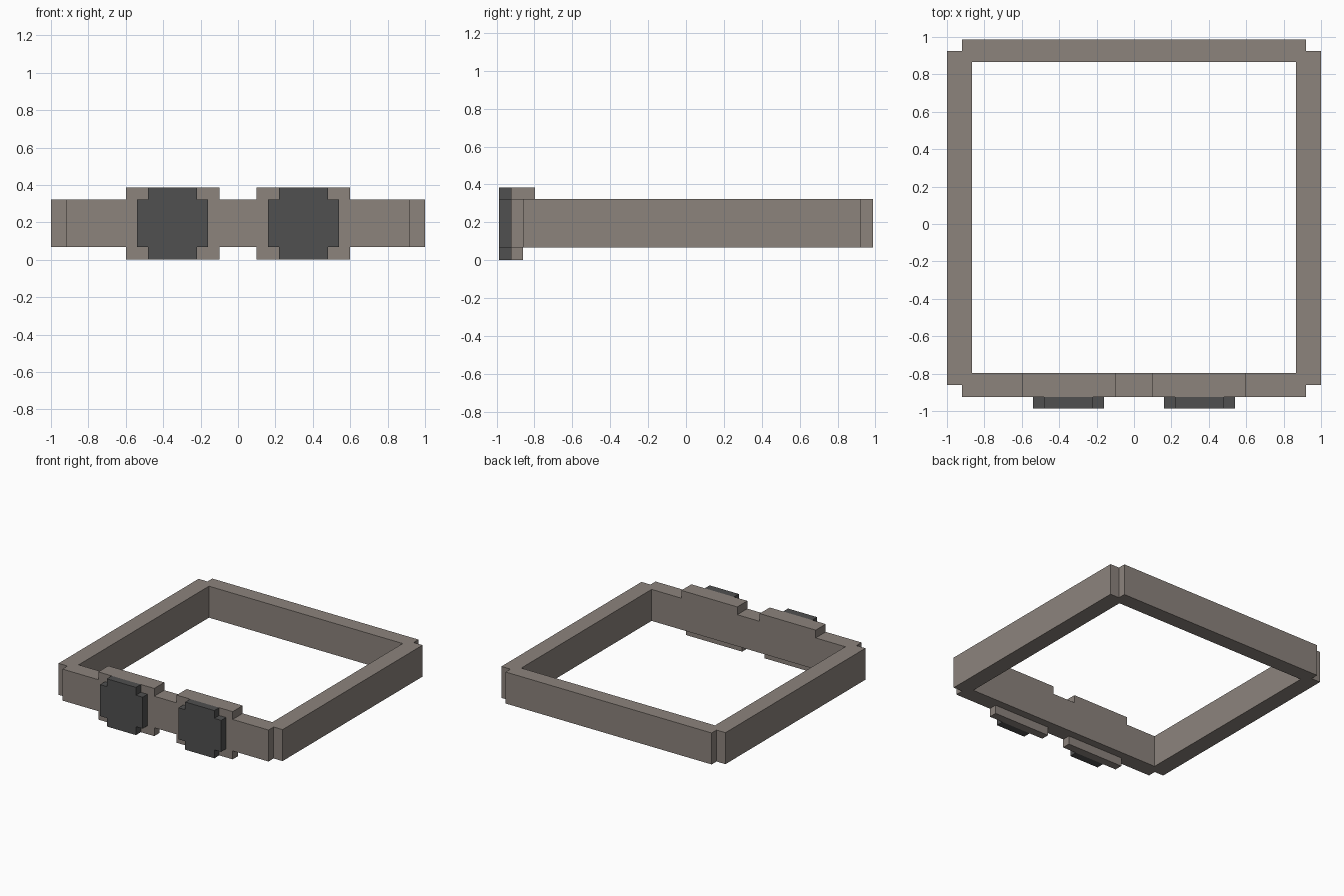
import bpy
import bmesh

if "Cube" in bpy.data.objects:
    bpy.data.objects.remove(bpy.data.objects["Cube"])


def material(name, rgb):
    m = bpy.data.materials.new(name)
    m.diffuse_color = (*rgb, 1)
    m.use_nodes = True
    m.node_tree.nodes["Principled BSDF"].inputs["Base Color"].default_value = m.diffuse_color
    return m


frame_mat = material("warm grey frame", (0.262, 0.228, 0.204))
lens_mat = material("dark grey lens", (0.08, 0.08, 0.08))

FRONT, BACK = -0.925, 0.987
Z0, Z1, TOP = 0.068, 0.322, 0.385


def new_object(name, bm, mat):
    bmesh.ops.recalc_face_normals(bm, faces=bm.faces)
    mesh = bpy.data.meshes.new(name)
    bm.to_mesh(mesh)
    bm.free()
    mesh.materials.append(mat)
    obj = bpy.data.objects.new(name, mesh)
    bpy.context.collection.objects.link(obj)
    return obj


def box(name, x, y, z, mat):
    bm = bmesh.new()
    bmesh.ops.create_cube(bm, size=1)
    for v in bm.verts:
        for i, (a, b) in enumerate((x, y, z)):
            v.co[i] = a if v.co[i] < 0 else b
    return new_object(name, bm, mat)


def extrude_up(name, loops, z0, z1, mat):
    """Fill a plan outline (with optional holes) and raise it."""
    bm = bmesh.new()
    edges = []
    for pts in loops:
        vs = [bm.verts.new((x, y, z0)) for x, y in pts]
        edges += [bm.edges.new((vs[i - 1], vs[i])) for i in range(len(vs))]
    bmesh.ops.triangle_fill(bm, edges=edges, use_beauty=True)
    ext = bmesh.ops.extrude_face_region(bm, geom=bm.faces[:], use_keep_orig=True)
    for g in ext["geom"]:
        if isinstance(g, bmesh.types.BMVert):
            g.co.z = z1
    return new_object(name, bm, mat)


# Square band with notched corners
half = [(0.92, FRONT), (0.92, -0.86), (1, -0.86), (1, 0.925), (0.92, 0.925), (0.92, BACK)]
outer = half + [(-x, y) for x, y in reversed(half)]
inner = [(0.865, -0.797), (0.865, 0.865), (-0.865, 0.865), (-0.865, -0.797)]
extrude_up("glasses_band", [outer, inner], Z0, Z1, frame_mat)

# Rims above and below the band, and cross-shaped lenses
for side, s in (("left", -1), ("right", 1)):
    def span(a, b):
        return sorted((a * s, b * s))

    box(side + "_upper_rim", span(0.1, 0.6), (FRONT, -0.797), (Z1, TOP), frame_mat)
    box(side + "_lower_rim", span(0.1, 0.6), (FRONT, -0.86), (0, Z0), frame_mat)

    corner = [(0.54, Z0), (0.54, Z1), (0.48, Z1), (0.48, TOP),
              (0.22, TOP), (0.22, Z1), (0.16, Z1), (0.16, Z0),
              (0.22, Z0), (0.22, 0), (0.48, 0), (0.48, Z0)]
    bm = bmesh.new()
    face = bm.faces.new([bm.verts.new((x * s, -BACK, z)) for x, z in corner])
    ext = bmesh.ops.extrude_face_region(bm, geom=[face], use_keep_orig=True)
    for g in ext["geom"]:
        if isinstance(g, bmesh.types.BMVert):
            g.co.y = FRONT
    new_object(side + "_lens", bm, lens_mat)
